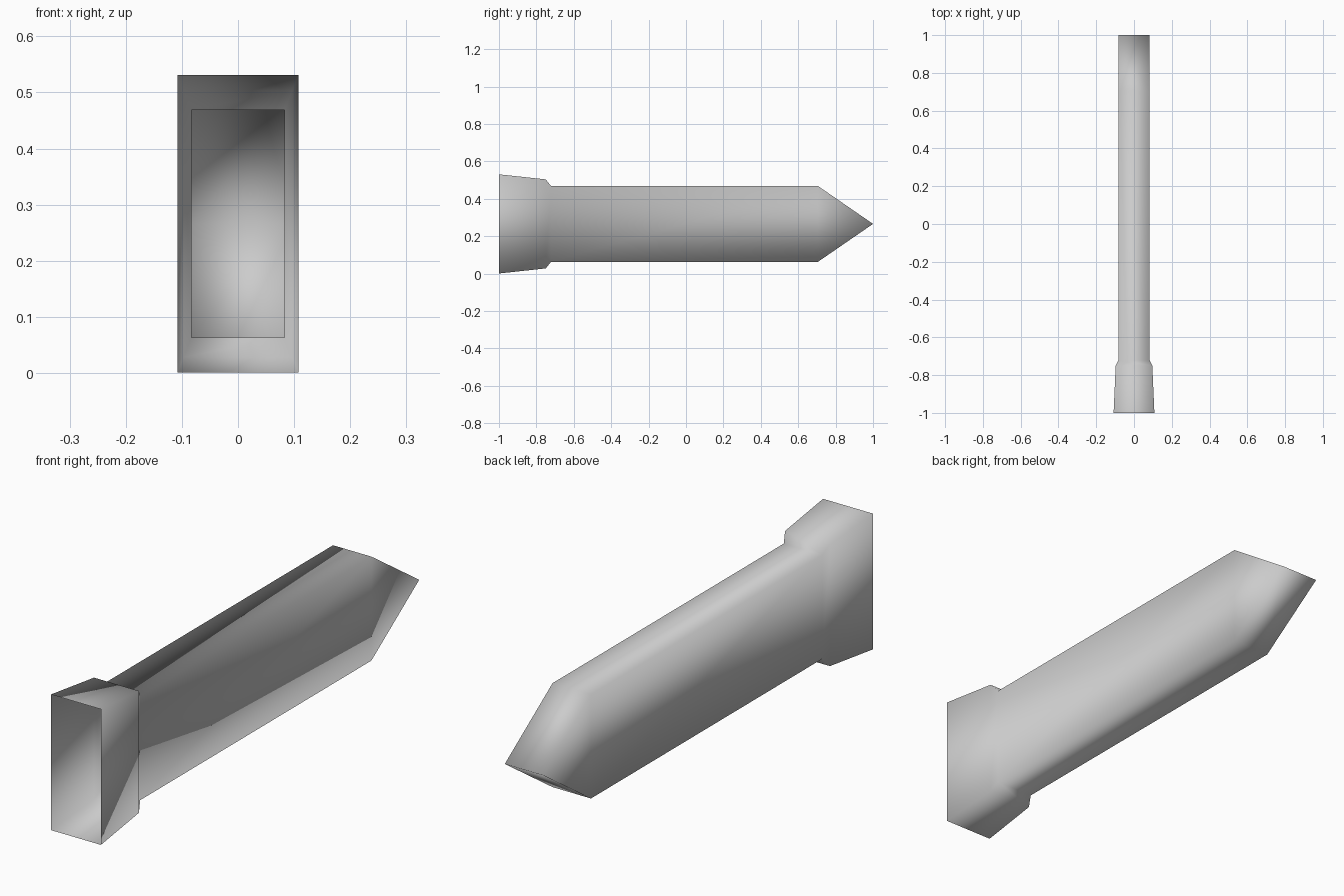
import bpy, bmesh

if "Cube" in bpy.data.objects:
    bpy.data.objects.remove(bpy.data.objects["Cube"])

MID = 0.266
# lengthwise stations of the hollow shell: y, half width, half height
STATIONS = [(-1.0, 0.108, 0.265), (-0.75, 0.097, 0.238),
            (-0.722, 0.083, 0.203), (0.705, 0.083, 0.203)]

grey = bpy.data.materials.new("plain grey")
grey.diffuse_color = (0.6, 0.6, 0.6, 1)
grey.use_nodes = True
grey.node_tree.nodes["Principled BSDF"].inputs["Base Color"].default_value = grey.diffuse_color

bm = bmesh.new()


def ring(y, w, h):
    return [bm.verts.new((sx * w, y, MID + sz * h))
            for sx, sz in ((-1, -1), (1, -1), (1, 1), (-1, 1))]


# flared collar and straight shank, open at the front
rings = [ring(*s) for s in STATIONS]
for a, b in zip(rings, rings[1:]):
    for i in range(4):
        j = (i + 1) % 4
        bm.faces.new((a[i], a[j], b[j], b[i]))

# wedge tip closing to a horizontal edge
left, right = (bm.verts.new((x, 1.0, MID)) for x in (-0.083, 0.083))
bl, br, tr, tl = rings[-1]
for f in ((bl, br, right, left), (tr, tl, left, right),
          (br, tr, right), (tl, bl, left)):
    bm.faces.new(f)

bmesh.ops.recalc_face_normals(bm, faces=bm.faces)
for f in bm.faces:
    f.smooth = True

mesh = bpy.data.meshes.new("wedge_peg")
bm.to_mesh(mesh)
bm.free()
mesh.materials.append(grey)
peg = bpy.data.objects.new("wedge_peg", mesh)
bpy.context.collection.objects.link(peg)
